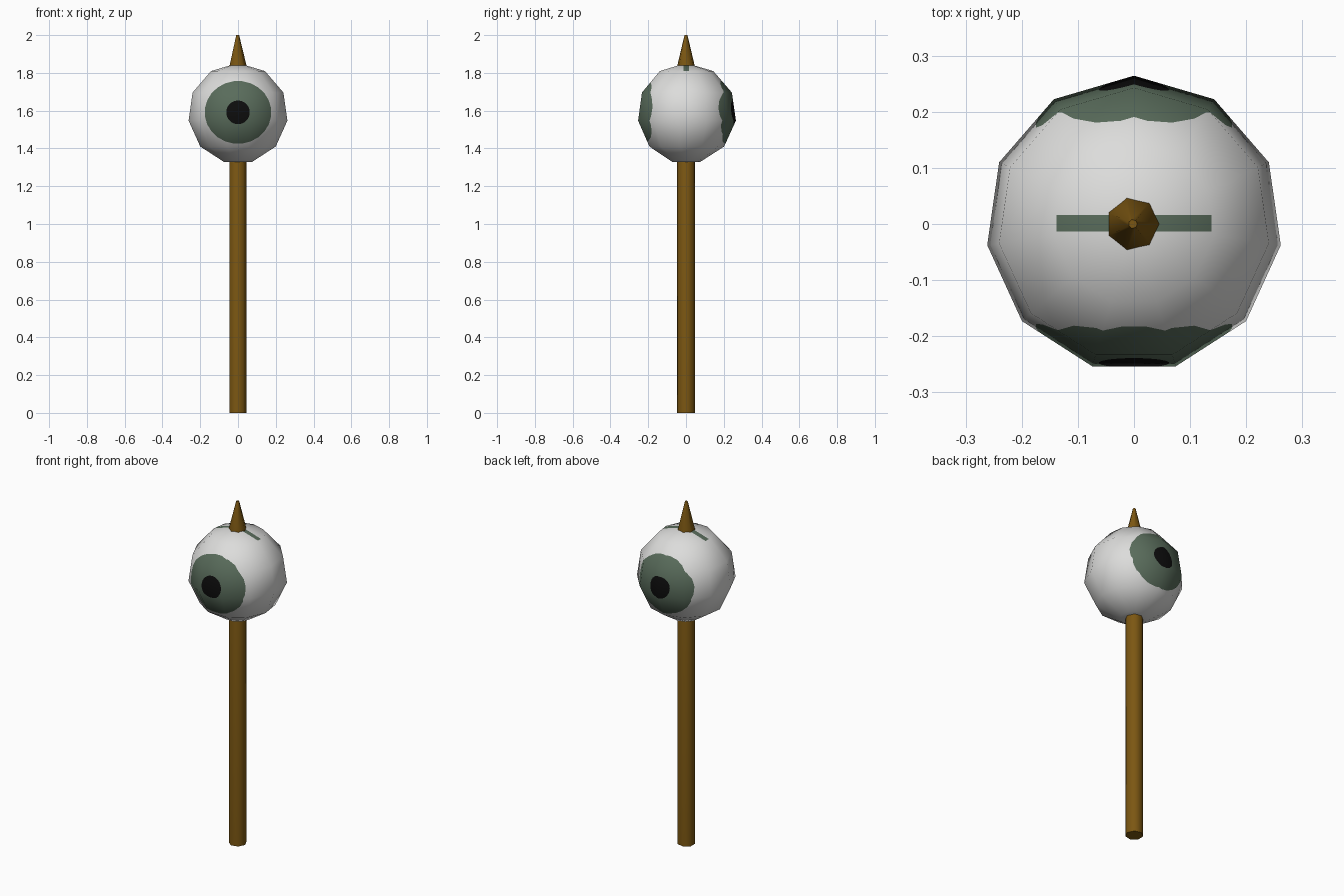
import bpy, bmesh, math
from mathutils import Vector

if "Cube" in bpy.data.objects:
    bpy.data.objects.remove(bpy.data.objects["Cube"])


def material(name, rgb):
    m = bpy.data.materials.new(name)
    m.diffuse_color = (*rgb, 1)
    m.use_nodes = True
    m.node_tree.nodes["Principled BSDF"].inputs["Base Color"].default_value = m.diffuse_color
    return m


white = material("eye_white", (0.72, 0.72, 0.71))
green = material("iris_green", (0.10, 0.15, 0.105))
black = material("pupil_black", (0.004, 0.004, 0.004))
brown = material("wood_brown", (0.20, 0.095, 0.006))


def lathe(bm, profile, sides, start, cx=0.0):
    """Revolve (radius, z) points round the z axis; radius 0 is a pole."""
    rings = []
    for r, z in profile:
        n = sides if r > 0 else 1
        rings.append([bm.verts.new((cx + r * math.cos(start + math.tau * i / sides),
                                    r * math.sin(start + math.tau * i / sides), z))
                      for i in range(n)])
    for a, b in zip(rings, rings[1:]):
        for i in range(sides):
            j = (i + 1) % sides
            if len(a) == 1:
                bm.faces.new((a[0], b[j], b[i]))
            elif len(b) == 1:
                bm.faces.new((a[i], a[j], b[0]))
            else:
                bm.faces.new((a[i], a[j], b[j], b[i]))
    for ring, flip in ((rings[0], True), (rings[-1], False)):
        if len(ring) > 1:
            bm.faces.new(ring[::-1] if flip else ring)


def finish(bm, name, mats):
    bmesh.ops.recalc_face_normals(bm, faces=bm.faces[:])
    me = bpy.data.meshes.new(name)
    bm.to_mesh(me)
    bm.free()
    for m in mats:
        me.materials.append(m)
    ob = bpy.data.objects.new(name, me)
    bpy.context.collection.objects.link(ob)
    return ob


def paint(bm, planes, inside, index):
    """Cut the faces along the planes, then colour those inside."""
    for co, no in planes:
        sel = [f for f in bm.faces if inside(f.calc_center_median(), 1.6)]
        geom = set(sel)
        for f in sel:
            geom.update(f.edges)
            geom.update(f.verts)
        bmesh.ops.bisect_plane(bm, geom=list(geom), dist=1e-6, plane_co=co, plane_no=no)
    for f in bm.faces:
        if inside(f.calc_center_median(), 1.0):
            f.material_index = index


# stick with pointed tip
bm = bmesh.new()
lathe(bm, [(0.048, 0), (0.048, 1.835), (0.008, 2.0)], 7, 0, -0.002)
stick = finish(bm, "stick", [brown])
bpy.context.view_layer.objects.active = stick
stick.select_set(True)
bpy.ops.object.shade_smooth_by_angle(angle=math.radians(60))

# eyeball: eleven-sided, profile is half of an eleven-sided polygon
R, CZ = 0.267, 1.585
bm = bmesh.new()
prof = [(R * math.sin(math.tau * k / 11) if k else 0, CZ + R * math.cos(math.tau * k / 11))
        for k in range(5, -1, -1)]
lathe(bm, prof, 11, math.pi / 2)
bmesh.ops.triangulate(bm, faces=bm.faces[:])

# iris and pupil, on the front and the back
N = 24
for side in (-1, 1):
    for rx, rz, index in ((0.175, 0.165, 1), (0.062, 0.062, 2)):
        planes = []
        for k in range(N):
            t = math.tau * k / N
            planes.append((Vector((rx * math.cos(t), 0, CZ + 0.006 + rz * math.sin(t))),
                           Vector((math.cos(t) / rx, 0, math.sin(t) / rz)).normalized()))

        def within(c, grow, planes=planes, side=side):
            if c.y * side < 0.08:
                return False
            return all((c - co).dot(no) < (1e-5 if grow == 1 else 0.12) for co, no in planes)
        paint(bm, planes, within, index)

# thin green strip across the crown
strip = [(Vector((0, 0.016, 0)), Vector((0, 1, 0))), (Vector((0, -0.013, 0)), Vector((0, -1, 0))),
         (Vector((0.138, 0, 0)), Vector((1, 0, 0))), (Vector((-0.138, 0, 0)), Vector((-1, 0, 0)))]


def on_strip(c, grow):
    if c.z < CZ + 0.19:
        return False
    return grow > 1 or all((c - co).dot(no) < 1e-5 for co, no in strip)


paint(bm, strip, on_strip, 1)
eye = finish(bm, "eyeball", [white, green, black])
me = eye.data
me.shade_smooth()
# round shading that ignores the colour cuts
me.normals_split_custom_set_from_vertices(
    [(v.co - Vector((0, 0, CZ))).normalized() for v in me.vertices])
